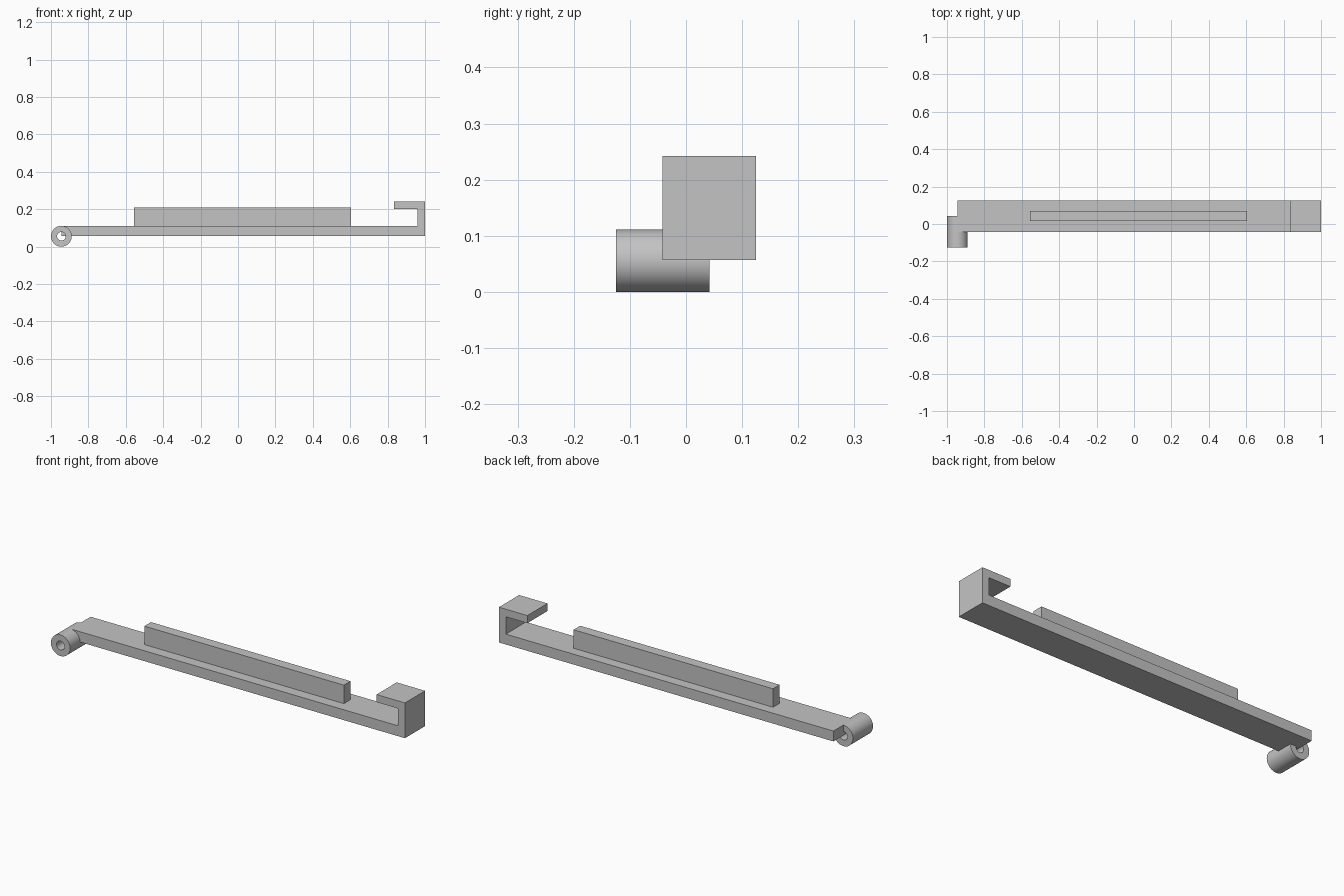
import bpy
import bmesh
from math import cos, sin, tau

if "Cube" in bpy.data.objects:
    bpy.data.objects.remove(bpy.data.objects["Cube"], do_unlink=True)

grey = bpy.data.materials.new("plain grey")
grey.use_nodes = True
COLOUR = (0.55, 0.55, 0.55, 1)
grey.diffuse_color = COLOUR
grey.node_tree.nodes["Principled BSDF"].inputs["Base Color"].default_value = COLOUR


def finish(name, bm):
    bmesh.ops.recalc_face_normals(bm, faces=bm.faces)
    mesh = bpy.data.meshes.new(name)
    bm.to_mesh(mesh)
    bm.free()
    mesh.materials.append(grey)
    obj = bpy.data.objects.new(name, mesh)
    bpy.context.collection.objects.link(obj)
    return obj


def extrude_profile(name, points, y0, y1):
    """Extrude an x-z outline from y0 to y1."""
    bm = bmesh.new()
    face = bm.faces.new([bm.verts.new((x, y0, z)) for x, z in points])
    result = bmesh.ops.extrude_face_region(bm, geom=[face])
    moved = [v for v in result["geom"] if isinstance(v, bmesh.types.BMVert)]
    bmesh.ops.translate(bm, verts=moved, vec=(0, y1 - y0, 0))
    return finish(name, bm)


def tube(name, x, z, outer, inner, y0, y1, sides=64):
    """Hollow cylinder along y."""
    bm = bmesh.new()
    corners = ((outer, y0), (outer, y1), (inner, y1), (inner, y0))
    rings = [[bm.verts.new((x + r * cos(tau * i / sides), y,
                            z + r * sin(tau * i / sides)))
              for i in range(sides)] for r, y in corners]
    for a, b in zip(rings, rings[1:] + rings[:1]):
        for i in range(sides):
            j = (i + 1) % sides
            bm.faces.new((a[i], a[j], b[j], b[i]))
    return finish(name, bm)


PIVOT_X, PIVOT_R = -0.9445, 0.0555
BOTTOM, TOP = 0.0565, 0.111
FRONT, BACK = -0.042, 0.125

# Flat arm with the hooked end in one outline
extrude_profile("hooked_arm", [
    (PIVOT_X, BOTTOM), (1, BOTTOM), (1, 0.242), (0.835, 0.242),
    (0.835, 0.202), (0.96, 0.202), (0.96, TOP), (PIVOT_X, TOP),
], FRONT, BACK)

# Upright rib along the middle of the arm
extrude_profile("rib", [
    (-0.555, TOP), (0.605, TOP), (0.605, 0.208), (-0.555, 0.208),
], 0.015, 0.07)

# Hinge barrel at the other end
barrel = tube("hinge_barrel", PIVOT_X, PIVOT_R, PIVOT_R, 0.023, -0.125, 0.042)
bpy.ops.object.select_all(action="DESELECT")
barrel.select_set(True)
bpy.context.view_layer.objects.active = barrel
bpy.ops.object.shade_smooth_by_angle()
